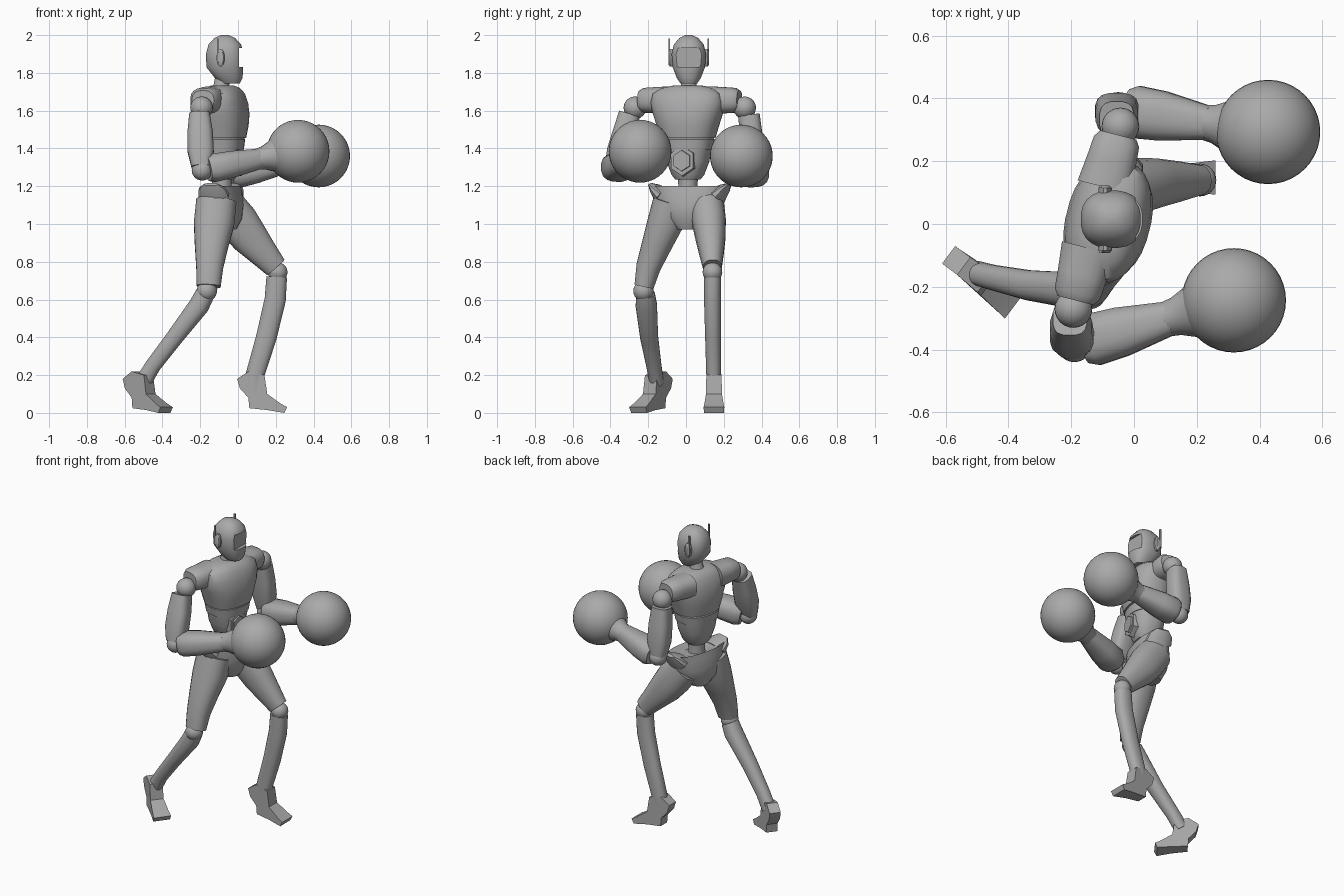
import bpy
import bmesh
from math import cos, sin, pi, copysign
from mathutils import Vector, Matrix

if "Cube" in bpy.data.objects:
    bpy.data.objects.remove(bpy.data.objects["Cube"])

grey = bpy.data.materials.new("plain_grey")
grey.use_nodes = True
GREY = (0.4, 0.4, 0.4, 1)
grey.diffuse_color = GREY
grey.node_tree.nodes["Principled BSDF"].inputs["Base Color"].default_value = GREY

parts = []
UP = Vector((0, 0, 1))
LEFT = Vector((0, 1, 0))
# The trunk is twisted a little about the vertical
TRUNK_SIDE = Vector((0.25, 0.97, 0)).normalized()
TRUNK_FRONT = TRUNK_SIDE.cross(UP)


def finish(name, bm):
    bmesh.ops.recalc_face_normals(bm, faces=bm.faces)
    mesh = bpy.data.meshes.new(name)
    bm.to_mesh(mesh)
    bm.free()
    mesh.materials.append(grey)
    obj = bpy.data.objects.new(name, mesh)
    bpy.context.collection.objects.link(obj)
    parts.append(obj)
    return obj


def loft(name, stations, side=LEFT, axis=None, sides=20, power=2.0):
    """Skin rings given as (x, y, z, half width, half depth) along a path."""
    bm = bmesh.new()
    centres = [Vector(s[:3]) for s in stations]
    rings = []
    for i, s in enumerate(stations):
        before, after = centres[max(i - 1, 0)], centres[min(i + 1, len(centres) - 1)]
        along = axis or (after - before).normalized()
        across = (side - along * side.dot(along)).normalized()
        deep = across.cross(along)
        ring = []
        for k in range(sides):
            a = 2 * pi * (k + 0.5) / sides
            u = copysign(abs(cos(a)) ** (2 / power), cos(a)) * s[3]
            v = copysign(abs(sin(a)) ** (2 / power), sin(a)) * s[4]
            ring.append(bm.verts.new(centres[i] + across * u + deep * v))
        rings.append(ring)
    for low, high in zip(rings, rings[1:]):
        for k in range(sides):
            n = (k + 1) % sides
            bm.faces.new((low[k], low[n], high[n], high[k]))
    bm.faces.new(rings[0])
    bm.faces.new(rings[-1])
    return finish(name, bm)


def trunk(name, centre, levels, power=2.0):
    """Loft level rings (z, half width, half depth) on the twisted trunk."""
    stations = [(centre[0], centre[1], z, w, d) for z, w, d in levels]
    return loft(name, stations, TRUNK_SIDE, UP, 28, power)


def ball(name, centre, radius, segments=24):
    bm = bmesh.new()
    bmesh.ops.create_uvsphere(bm, u_segments=segments, v_segments=segments // 2,
                              radius=radius, matrix=Matrix.Translation(centre))
    return finish(name, bm)


def box(name, centre, size):
    bm = bmesh.new()
    bmesh.ops.create_cube(bm, size=1, matrix=Matrix.Translation(centre) @ Matrix.Diagonal((*size, 1)))
    return finish(name, bm)


def along_line(start, end, steps):
    """Stations at fractions of a line, with their two half sizes."""
    return [(*start.lerp(end, t), w, d) for t, w, d in steps]


# Head with recessed visor
head_x, head_y = -0.07, 0.015
head = loft("head", [(head_x + shift, head_y, z, w, d) for z, w, d, shift in (
    (1.745, 0.045, 0.05, 0.03), (1.775, 0.065, 0.075, 0.02), (1.83, 0.086, 0.098, 0),
    (1.9, 0.092, 0.1, 0), (1.95, 0.08, 0.087, 0), (1.985, 0.05, 0.055, 0),
    (2.0, 0.018, 0.02, 0))], axis=UP, sides=24, power=2.4)
cutter = box("visor_cutter", (0.055, head_y, 1.882), (0.1, 0.14, 0.1))
cutter.hide_render = True
cut = head.modifiers.new("visor", "BOOLEAN")
cut.operation = "DIFFERENCE"
cut.object = cutter
bpy.context.view_layer.objects.active = head
bpy.ops.object.modifier_apply(modifier="visor")
parts.remove(cutter)
bpy.data.objects.remove(cutter)

# Ear pods and antennae
for word, sign in (("left", 1), ("right", -1)):
    loft(word + "_ear_pod", [(-0.092, head_y + sign * y, 1.88, w, h) for y, w, h in (
        (0.07, 0.022, 0.048), (0.1, 0.022, 0.048), (0.107, 0.015, 0.038))],
        side=Vector((1, 0, 0)), sides=12)
    box(word + "_antenna", (-0.107, head_y + sign * 0.104, 1.92), (0.01, 0.008, 0.125))

loft("neck", [(-0.095, head_y, 1.68, 0.06, 0.06), (-0.09, head_y, 1.725, 0.042, 0.042),
              (-0.075, head_y, 1.8, 0.042, 0.042)], axis=UP)

# Trunk
trunk("chest", (-0.082, 0.01), (
    (1.455, 0.145, 0.12), (1.52, 0.165, 0.132), (1.58, 0.185, 0.135), (1.64, 0.2, 0.126),
    (1.69, 0.19, 0.108), (1.72, 0.14, 0.085), (1.732, 0.08, 0.06)), 2.4)
trunk("rib_band", (-0.085, 0.01), ((1.395, 0.13, 0.112), (1.447, 0.14, 0.118), (1.46, 0.13, 0.11)), 2.4)
trunk("abdomen", (-0.085, 0.01), (
    (1.235, 0.065, 0.065), (1.26, 0.085, 0.08), (1.33, 0.112, 0.1), (1.4, 0.125, 0.108)), 2.4)
trunk("waist", (-0.085, 0.01), ((1.1, 0.06, 0.06), (1.2, 0.05, 0.05), (1.25, 0.055, 0.055)))
trunk("pelvis", (-0.09, 0.02), (
    (0.97, 0.06, 0.08), (1.03, 0.14, 0.108), (1.1, 0.18, 0.112), (1.165, 0.192, 0.1),
    (1.2, 0.21, 0.092), (1.17, 0.1, 0.06)), 2.3)

# Six-sided belly plate with a raised centre
belly = Vector((-0.085, 0.005, 1.335))
loft("belly_plate", along_line(belly, belly + TRUNK_FRONT, (
    (0.07, 0.075, 0.085), (0.108, 0.07, 0.08))), TRUNK_SIDE, sides=6)
loft("belly_core", along_line(belly, belly + TRUNK_FRONT, (
    (0.09, 0.055, 0.06), (0.118, 0.05, 0.055))), TRUNK_SIDE, sides=6)

# Raised hip corners
for word, sign in (("left", 1), ("right", -1)):
    hip = Vector((-0.09, 0.02, 1.15)) + TRUNK_SIDE * sign * 0.15
    tip = hip + TRUNK_SIDE * sign * 0.065 + UP * 0.06
    loft(word + "_hip_corner", along_line(hip, tip, ((0, 0.085, 0.05), (0.6, 0.075, 0.03),
                                                     (1, 0.04, 0.01))), TRUNK_FRONT, sides=12)


def arm(word, sign, elbow, glove):
    centre = Vector((-0.118, 0.02, 1.655))
    shoulder = centre + TRUNK_SIDE * sign * 0.3 - UP * 0.04
    loft(word + "_shoulder_cap", along_line(centre, centre + TRUNK_SIDE * sign, (
        (0.1, 0.09, 0.075), (0.19, 0.08, 0.07), (0.25, 0.075, 0.066), (0.272, 0.06, 0.052))),
        TRUNK_FRONT, power=2.5)
    ball(word + "_shoulder_joint", shoulder, 0.06)
    outward = LEFT * sign * 0.018 - Vector((0.012, 0, 0))
    loft(word + "_upper_arm", along_line(shoulder + outward, elbow + outward / 3, (
        (0.1, 0.058, 0.055), (0.4, 0.06, 0.068), (0.7, 0.06, 0.07), (0.95, 0.046, 0.052))),
        sides=16, power=3)
    ball(word + "_elbow", elbow, 0.055)
    loft(word + "_forearm", along_line(elbow, glove, (
        (0.06, 0.07, 0.065), (0.12, 0.085, 0.076), (0.3, 0.08, 0.072), (0.6, 0.055, 0.055))),
        sides=16, power=2.6)
    loft(word + "_glove_cuff", along_line(elbow, glove, (
        (0.57, 0.056, 0.056), (0.64, 0.062, 0.062), (0.72, 0.08, 0.08), (0.8, 0.105, 0.105))))
    ball(word + "_glove", glove, 0.166, 40)


arm("left", 1, Vector((-0.05, 0.365, 1.255)), Vector((0.427, 0.293, 1.36)))
arm("right", -1, Vector((-0.19, -0.385, 1.285)), Vector((0.318, -0.243, 1.385)))


def foot(name, ankle, heading):
    """Side outline of heel spur, sole and toe, widened towards the toe."""
    forward = Vector(heading).normalized()
    across = UP.cross(forward)
    outline = ((-0.1, 0.18), (-0.085, 0.13), (-0.04, 0.08), (-0.035, 0.025), (0.06, 0.015),
               (0.15, 0.0), (0.165, 0.03), (0.13, 0.05), (0.06, 0.1), (0.045, 0.2), (-0.04, 0.22))
    bm = bmesh.new()
    loops = []
    for sign in (1, -1):
        loops.append([bm.verts.new(Vector((*ankle, z)) + forward * f
                                   + across * sign * (0.035 + 0.12 * max(f, 0)))
                      for f, z in outline])
        bm.faces.new(loops[-1])
    for k in range(len(outline)):
        n = (k + 1) % len(outline)
        bm.faces.new((loops[0][k], loops[0][n], loops[1][n], loops[1][k]))
    finish(name, bm)


# Left leg, stepping forward
loft("left_thigh", [(-0.07, 0.11, 1.1, 0.092, 0.105), (0, 0.122, 1.01, 0.09, 0.11),
                    (0.06, 0.13, 0.93, 0.08, 0.1), (0.13, 0.135, 0.85, 0.066, 0.08),
                    (0.2, 0.14, 0.77, 0.05, 0.062)], power=2.3)
ball("left_knee", (0.21, 0.14, 0.745), 0.052)
loft("left_shin", [(0.205, 0.14, 0.72, 0.045, 0.055), (0.197, 0.14, 0.6, 0.045, 0.057),
                   (0.15, 0.143, 0.4, 0.042, 0.055), (0.09, 0.147, 0.2, 0.04, 0.05),
                   (0.085, 0.147, 0.12, 0.038, 0.045)], power=2.3)
foot("left_foot", (0.095, 0.148), (1, 0, 0))

# Right leg, pushing from behind
loft("right_thigh", [(-0.115, -0.08, 1.12, 0.095, 0.108), (-0.127, -0.112, 1.0, 0.095, 0.108),
                     (-0.14, -0.155, 0.89, 0.08, 0.09), (-0.15, -0.2, 0.77, 0.065, 0.072),
                     (-0.155, -0.222, 0.67, 0.052, 0.064)], power=2.3)
ball("right_knee", (-0.165, -0.225, 0.645), 0.054)
loft("right_shin", [(-0.175, -0.215, 0.63, 0.05, 0.052), (-0.205, -0.21, 0.57, 0.057, 0.055),
                    (-0.335, -0.195, 0.4, 0.048, 0.046), (-0.45, -0.17, 0.25, 0.04, 0.042),
                    (-0.505, -0.155, 0.16, 0.038, 0.045)], power=2.3)
foot("right_foot", (-0.51, -0.158), (0.8, -0.6, 0))

# Smooth surfaces with sharp seams
bpy.ops.object.select_all(action="DESELECT")
for part in parts:
    part.select_set(True)
bpy.context.view_layer.objects.active = parts[0]
bpy.ops.object.shade_smooth_by_angle(angle=pi / 5)
